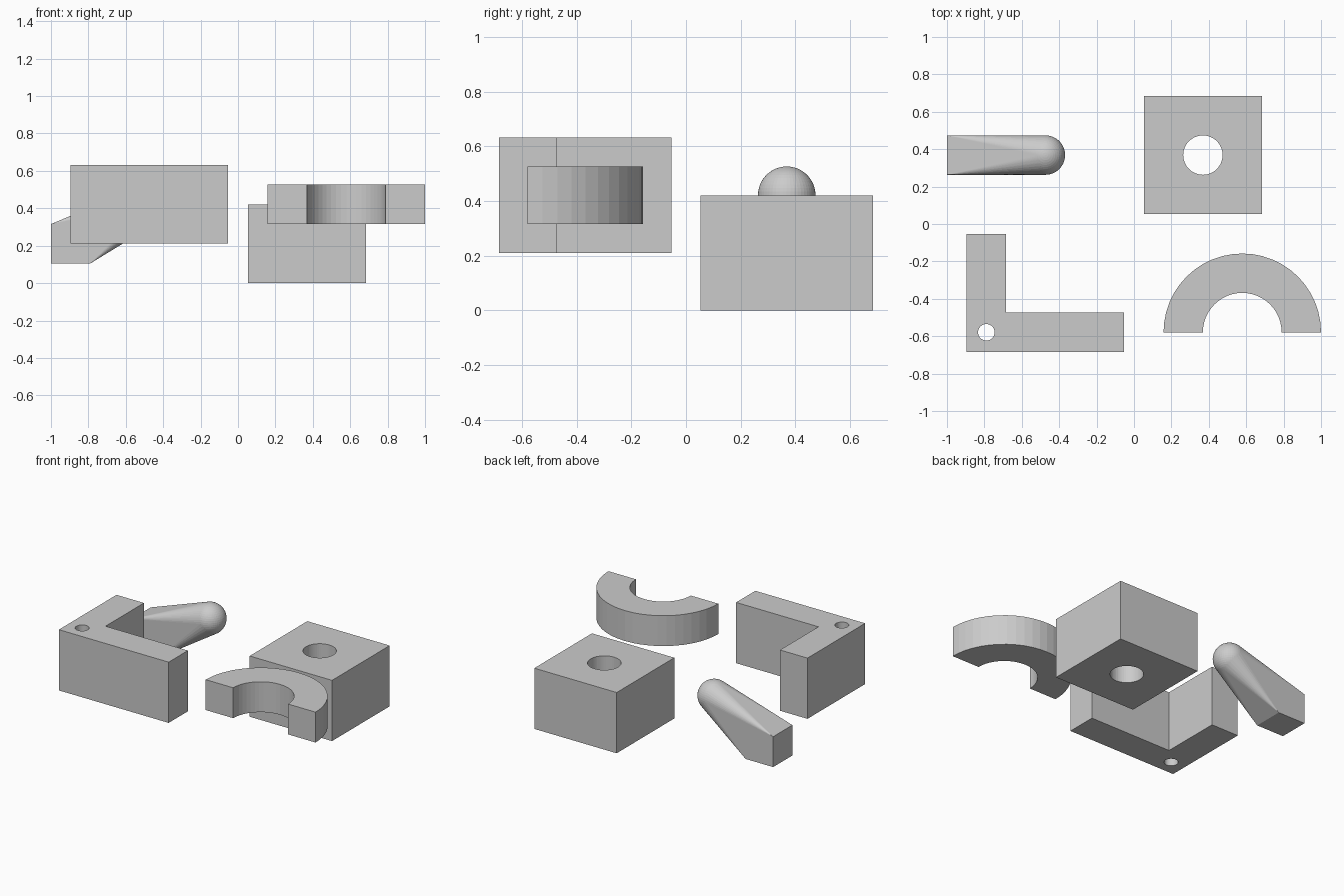
import bpy, bmesh
from math import cos, sin, pi
from mathutils import Matrix, Vector

if "Cube" in bpy.data.objects:
    bpy.data.objects.remove(bpy.data.objects["Cube"])

U = 2 / 19   # the layout sits on a grid of 19 modules across 2 units
SEG = 48     # sides of a full circle


def finish(name, bm):
    bmesh.ops.recalc_face_normals(bm, faces=bm.faces)
    mesh = bpy.data.meshes.new(name)
    bm.to_mesh(mesh)
    bm.free()
    obj = bpy.data.objects.new(name, mesh)
    bpy.context.collection.objects.link(obj)
    return obj


def prism(name, points, z0, z1):
    """Extrude a closed outline (in modules) from z0 to z1."""
    bm = bmesh.new()
    face = bm.faces.new([bm.verts.new((x * U, y * U, z0 * U)) for x, y in points])
    grown = bmesh.ops.extrude_face_region(bm, geom=[face])
    top = [g for g in grown["geom"] if isinstance(g, bmesh.types.BMVert)]
    bmesh.ops.translate(bm, verts=top, vec=(0, 0, (z1 - z0) * U))
    return finish(name, bm)


def arc(cx, cy, r, a0, a1, n):
    return [(cx + r * cos(a0 + (a1 - a0) * i / n), cy + r * sin(a0 + (a1 - a0) * i / n))
            for i in range(n + 1)]


def drill(obj, cx, cy, r):
    """Cut a vertical through hole."""
    cutter = prism("hole_cutter", arc(cx, cy, r, 0, 2 * pi, SEG)[:-1], -1, 8)
    cutter.hide_render = True
    mod = obj.modifiers.new("hole", 'BOOLEAN')
    mod.operation, mod.solver, mod.object = 'DIFFERENCE', 'EXACT', cutter
    bpy.context.view_layer.objects.active = obj
    bpy.ops.object.modifier_apply(modifier=mod.name)
    bpy.data.objects.remove(cutter)


# Square block with a central hole
block = prism("drilled_block", [(0.5, 0.5), (6.5, 0.5), (6.5, 6.5), (0.5, 6.5)], 0, 4)
drill(block, 3.5, 3.5, 1)

# L-shaped bracket with a small hole in its corner
bracket = prism("corner_bracket", [(-8.5, -6.5), (-0.5, -6.5), (-0.5, -4.5),
                                   (-6.5, -4.5), (-6.5, -0.5), (-8.5, -0.5)], 2, 6)
drill(bracket, -7.5, -5.5, 0.42)

# Half ring, open to the front
prism("half_ring", arc(5.5, -5.5, 4, 0, pi, SEG // 2)
      + arc(5.5, -5.5, 2, pi, 0, SEG // 2), 3, 5)

# Tapered peg: convex hull of a cube and a ball
bm = bmesh.new()
bmesh.ops.create_cube(bm, size=2 * U, matrix=Matrix.Translation(Vector((-8.5, 3.5, 2)) * U))
bmesh.ops.create_uvsphere(bm, u_segments=SEG, v_segments=SEG // 2, radius=U,
                          matrix=Matrix.Translation(Vector((-4.5, 3.5, 4)) * U))
bmesh.ops.delete(bm, geom=bm.faces[:] + bm.edges[:], context='EDGES_FACES')
hull = bmesh.ops.convex_hull(bm, input=bm.verts[:])
bmesh.ops.delete(bm, geom=[v for v in bm.verts if not v.link_faces], context='VERTS')
bmesh.ops.dissolve_limit(bm, angle_limit=0.001, verts=bm.verts[:], edges=bm.edges[:])
finish("tapered_peg", bm)
